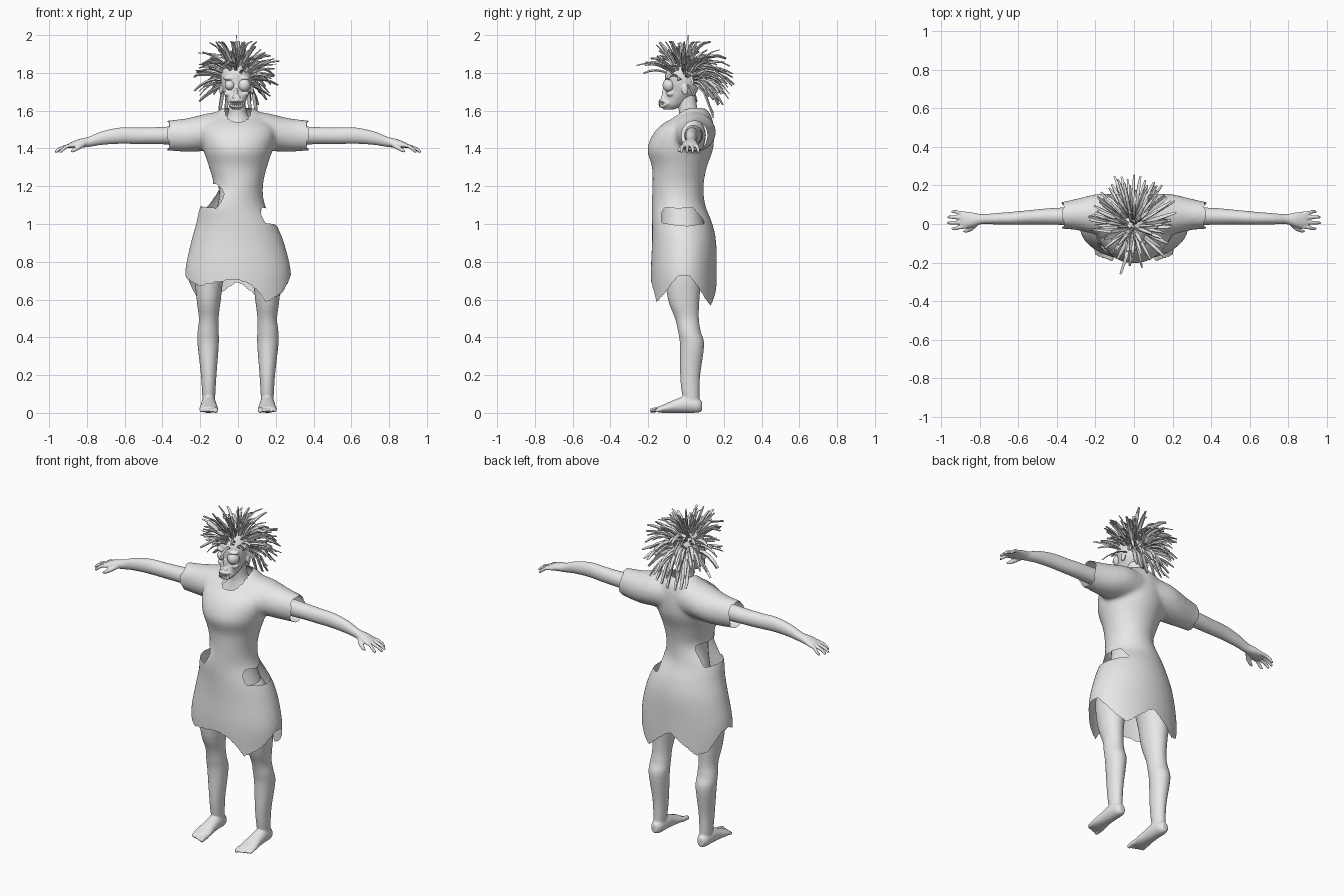
import bpy, bmesh, math, random
from mathutils import Vector

if "Cube" in bpy.data.objects:
    bpy.data.objects.remove(bpy.data.objects["Cube"])

random.seed(7)
mat = bpy.data.materials.new("plain_grey")
mat.diffuse_color = (0.8, 0.8, 0.8, 1)
mat.use_nodes = True
mat.node_tree.nodes["Principled BSDF"].inputs["Base Color"].default_value = mat.diffuse_color


def skin_rings(bm, rings):
    """Bridge rings of points into a capped tube."""
    vs = [[bm.verts.new(p) for p in r] for r in rings]
    n = len(vs[0])
    for a, b in zip(vs, vs[1:]):
        for i in range(n):
            j = (i + 1) % n
            bm.faces.new((a[i], a[j], b[j], b[i]))
    bm.faces.new(vs[0][::-1])
    bm.faces.new(vs[-1])


def loft(bm, rows, axis='z', side=1, n=28, sub=4):
    """Smooth elliptical loft; row = (t, centre a, centre b, radius a, radius b)."""
    fine = []
    for i in range(len(rows) - 1):
        p0, p1, p2, p3 = (rows[max(i - 1, 0)], rows[i], rows[i + 1],
                          rows[min(i + 2, len(rows) - 1)])
        for k in range(sub):
            u = k / sub
            fine.append([0.5 * (2 * b + (c - a) * u + (2 * a - 5 * b + 4 * c - d) * u * u
                                + (3 * b - a - 3 * c + d) * u ** 3)
                         for a, b, c, d in zip(p0, p1, p2, p3)])
    fine.append(rows[-1])
    rings = []
    for t, ca, cb, ra, rb in fine:
        ring = []
        for i in range(n):
            w = math.tau * i / n
            a, b = ca + ra * math.cos(w), cb + rb * math.sin(w)
            x, y, z = {'x': (t, a, b), 'y': (a, t, b), 'z': (a, b, t)}[axis]
            ring.append((side * x, y, z))
        rings.append(ring)
    skin_rings(bm, rings)


def tube(bm, pts, radii, n=10, flat=1.0, twist=0.0):
    """Tapered tube through points, optionally flattened."""
    pts = [Vector(p) for p in pts]
    rings = []
    for i, (p, r) in enumerate(zip(pts, radii)):
        d = (pts[min(i + 1, len(pts) - 1)] - pts[max(i - 1, 0)]).normalized()
        s = d.cross(Vector((0, 0, 1)) if abs(d.z) < 0.95 else Vector((1, 0, 0))).normalized()
        u = s.cross(d)
        s, u = (s * math.cos(twist) + u * math.sin(twist),
                u * math.cos(twist) - s * math.sin(twist))
        rings.append([p + s * r * math.cos(w) + u * r * flat * math.sin(w)
                      for w in (math.tau * (k + .5) / n for k in range(n))])
    skin_rings(bm, rings)


def ball(bm, c, r):
    res = bmesh.ops.create_uvsphere(bm, u_segments=20, v_segments=12, radius=1)
    for v in res['verts']:
        v.co = Vector(c) + Vector((v.co.x * r[0], v.co.y * r[1], v.co.z * r[2]))


def finish(name, bm, voxel=0, smooth=True, relax=3):
    """Make an object; with a voxel size the parts are fused and relaxed."""
    bmesh.ops.recalc_face_normals(bm, faces=bm.faces)
    me = bpy.data.meshes.new(name)
    bm.to_mesh(me)
    bm.free()
    ob = bpy.data.objects.new(name, me)
    bpy.context.collection.objects.link(ob)
    bpy.ops.object.select_all(action='DESELECT')
    ob.select_set(True)
    bpy.context.view_layer.objects.active = ob
    if voxel:
        m = ob.modifiers.new("fuse", 'REMESH')
        m.mode, m.voxel_size = 'VOXEL', voxel
        bpy.ops.object.modifier_apply(modifier=m.name)
        m = ob.modifiers.new("relax", 'SMOOTH')
        m.iterations = relax
        bpy.ops.object.modifier_apply(modifier=m.name)
    ob.data.materials.clear()
    ob.data.materials.append(mat)
    if smooth:
        bpy.ops.object.shade_smooth_by_angle(angle=math.radians(50))
    return ob


# Tattered dress: fused body and sleeves, then opened up
bm = bmesh.new()
loft(bm, [(.48, 0, -.01, .275, .168), (.6, 0, -.01, .278, .172), (.75, 0, -.012, .28, .174),
          (.9, -.003, -.01, .247, .17), (1.0, -.01, -.02, .212, .16), (1.1, -.027, -.04, .17, .142),
          (1.2, 0, -.042, .132, .135), (1.3, 0, -.035, .153, .145), (1.4, 0, -.03, .185, .174),
          (1.5, 0, -.005, .20, .152), (1.57, 0, .035, .145, .1), (1.615, 0, .04, .08, .06)], n=48)
for s in (1, -1):
    loft(bm, [(.04, .035, 1.495, .11, .105), (.15, .045, 1.488, .113, .1), (.22, .05, 1.477, .1, .094),
              (.29, .05, 1.47, .083, .087), (.37, .045, 1.468, .07, .08), (.44, .04, 1.465, .068, .076)],
         'x', s)
dress = finish("tattered_dress", bm, .011, relax=8)

HEM = [(-180, .73), (-135, .665), (-110, .69), (-90, .70), (-75, .67), (-57, .58), (-35, .63),
       (-10, .72), (10, .72), (40, .6), (55, .56), (90, .69), (125, .58), (140, .6), (165, .72), (180, .73)]


def hem(x, y):
    a = math.degrees(math.atan2((y + .01) / .173, x / .28))
    for (a0, z0), (a1, z1) in zip(HEM, HEM[1:]):
        if a0 <= a <= a1:
            return z0 + (z1 - z0) * (a - a0) / (a1 - a0)
    return .7


def torn(c):
    x, y, z = c
    if z < hem(x, y):
        return True
    if abs(x) > .375 + .008 * math.sin(60 * y + 40 * z):                     # cuffs
        return True
    if z > 1.535 and (x / .066) ** 2 + ((y + .005) / .1) ** 2 < 1:           # neckline
        return True
    if x < -.075 - .6 * abs(z - 1.155) and 1.085 - .15 * (x + .1) < z < 1.205 and y < .05:
        return True
    return x > .125 and -.125 < y < .1 and .995 + .1 * abs(y) < z < 1.08     # side tear


bm = bmesh.new()
bm.from_mesh(dress.data)
bmesh.ops.delete(bm, geom=[f for f in bm.faces if torn(f.calc_center_median())], context='FACES')
for _ in range(4):
    bmesh.ops.smooth_vert(bm, verts=[v for v in bm.verts if v.is_boundary], factor=.5,
                          use_axis_x=True, use_axis_y=True, use_axis_z=True)
bm.to_mesh(dress.data)
bm.free()

# Torso and neck under the dress
bm = bmesh.new()
loft(bm, [(.82, 0, -.01, .19, .12), (.95, 0, -.015, .155, .12), (1.05, 0, -.025, .122, .11),
          (1.17, 0, -.04, .1, .1), (1.35, 0, -.02, .13, .1), (1.47, 0, .02, .13, .085),
          (1.55, 0, .02, .07, .06), (1.6, -.003, .012, .047, .05), (1.68, -.006, 0, .045, .05)])
finish("torso", bm)

for s, side in ((1, "left"), (-1, "right")):
    # Leg, foot and toes
    bm = bmesh.new()
    loft(bm, [(.025, .155, .035, .03, .036), (.1, .155, .025, .035, .046), (.2, .155, .022, .041, .053),
              (.36, .158, .032, .056, .064), (.43, .158, .018, .056, .06), (.5, .155, .005, .052, .063),
              (.6, .155, -.012, .064, .083), (.75, .15, -.015, .08, .1), (.9, .11, -.015, .09, .11),
              (.98, .09, -.015, .06, .08)], 'z', s)
    loft(bm, [(.085, .155, .035, .018, .025), (.06, .155, .04, .034, .039), (0, .155, .045, .04, .045),
              (-.06, .155, .035, .043, .035), (-.115, .155, .023, .05, .023),
              (-.15, .155, .017, .045, .015)], 'y', s)
    for i, dx in enumerate((-.037, -.014, .005, .023, .04)):
        r = .014 if i == 0 else .0095
        x, tip = s * (.155 + dx), -.185 + .007 * i
        tube(bm, [(x, -.13, .018), (x, tip + .02, .016), (x, tip, .011), (x, tip - .007, .01)],
             [r, r, r * .9, r * .4])
    leg = finish(side + "_leg", bm, .0055)
    for v in leg.data.vertices:
        v.co.z = max(v.co.z, 0)

    # Arm, hand and fingers
    bm = bmesh.new()
    loft(bm, [(.2, .04, 1.47, .05, .055), (.4, .04, 1.468, .044, .046), (.52, .036, 1.467, .038, .044),
              (.62, .03, 1.468, .034, .043), (.72, .027, 1.455, .029, .036), (.79, .025, 1.435, .026, .027),
              (.84, .022, 1.427, .038, .023), (.885, .02, 1.417, .042, .015), (.9, .02, 1.413, .038, .01)],
         'x', s)
    for y0, y1, x1 in ((-.012, -.024, .945), (.01, .006, .968), (.032, .036, .966), (.052, .064, .945)):
        tube(bm, [(s * .86, y0, 1.42), (s * .905, (y0 + y1) / 2, 1.412), (s * (x1 - .02), y1, 1.397),
                  (s * (x1 - .004), y1, 1.382), (s * x1, y1, 1.378)], [.011, .01, .0095, .008, .004])
    tube(bm, [(s * .815, .005, 1.425), (s * .845, -.025, 1.405), (s * .87, -.036, 1.39),
              (s * .885, -.04, 1.382)], [.014, .0125, .01, .005])
    finish(side + "_arm", bm, .005)

# Head with brow, nose, cheeks and lips
bm = bmesh.new()
loft(bm, [(1.605, -.008, -.092, .018, .025), (1.625, -.008, -.075, .038, .056), (1.66, -.008, -.05, .054, .074),
          (1.7, -.008, -.025, .07, .084), (1.75, -.008, -.02, .083, .09), (1.8, -.008, -.02, .08, .088),
          (1.84, -.008, -.015, .055, .065), (1.858, -.008, -.015, .02, .025)])
ball(bm, (-.01, -.113, 1.69), (.009, .015, .035))
for s in (1, -1):
    ball(bm, (-.01 + s * .012, -.122, 1.673), (.01, .012, .009))
    ball(bm, (-.008 + s * .045, -.082, 1.69), (.022, .022, .016))
    ball(bm, (-.008 + s * .036, -.088, 1.772), (.036, .024, .012))
    ball(bm, (-.008 + s * .083, -.005, 1.71), (.008, .018, .028))
for z in (1.624, 1.654):
    tube(bm, [(-.052, -.09, 1.639), (-.035, -.125, z), (-.008, -.136, z), (.019, -.125, z), (.036, -.09, 1.639)],
         [.005, .008, .009, .008, .005])
finish("head", bm, .005, relax=2)

# Bulging mismatched eyes
bm = bmesh.new()
ball(bm, (-.043, -.093, 1.735), (.027, .027, .027))
ball(bm, (.032, -.09, 1.735), (.034, .034, .036))
finish("eyes", bm)

# Teeth
bm = bmesh.new()
for i in range(7):
    k = i - 3
    for z in (1.634, 1.645):
        ball(bm, (-.008 + k * .01, -.14 + .0022 * k * k, z), (.0045, .006, .006))
finish("teeth", bm)

# Wild hair: flat strands spraying off the scalp
bm = bmesh.new()
centre = Vector((-.006, -.012, 1.77))


def strand(d, length, droop):
    p = centre + Vector((d.x * .075, d.y * .082, d.z * .082))
    pts, go = [p.copy()], (d + Vector((0, 0, .15))).normalized()
    for _ in range(4):
        p = p + go * length / 4
        pts.append(p.copy())
        go = (go + Vector((0, 0, -droop))).normalized()
    for q in pts:
        q.z = min(q.z, 1.965)
    w = random.uniform(.009, .014)
    tube(bm, pts, [w * .8, w, w, w * .9, w * .55], 4, .45, random.uniform(-.7, .7))


N = 190
for i in range(N):
    z = 1 - 1.4 * (i + .5) / N
    a = i * 2.39996
    r = math.sqrt(1 - z * z)
    d = Vector((r * math.cos(a), r * math.sin(a), z))
    if d.y < -.3 and z < .4 or d.y < .15 and z < -.05:
        continue                                                 # keep the face clear
    back = max(d.y, 0)
    d = (d + Vector([random.uniform(-.2, .2) for _ in range(3)])).normalized()
    strand(d, random.uniform(.09, .165) + .05 * back, random.uniform(.05, .3) + .25 * back)
for x in (-.075, -.05, -.02, .02, .05, .075):                    # locks down the nape
    tube(bm, [(x * .8, .055, 1.74), (x * 1.1, .1, 1.69), (x * 1.25, .125, 1.62),
              (x * 1.3, .145, 1.55 + abs(x) * .5)], [.012, .013, .012, .008], 4, .45)
tube(bm, [(0, 0, 1.84), (-.004, .005, 1.92), (-.008, .012, 2.0)], [.013, .012, .005], 4, .45)
tube(bm, [(-.05, -.03, 1.83), (-.12, -.04, 1.9), (-.21, -.03, 1.905)], [.012, .011, .007], 4, .45)
tube(bm, [(-.03, -.06, 1.83), (-.04, -.17, 1.86), (-.07, -.26, 1.84)], [.013, .013, .008], 4, .45)
finish("hair", bm, smooth=False)
